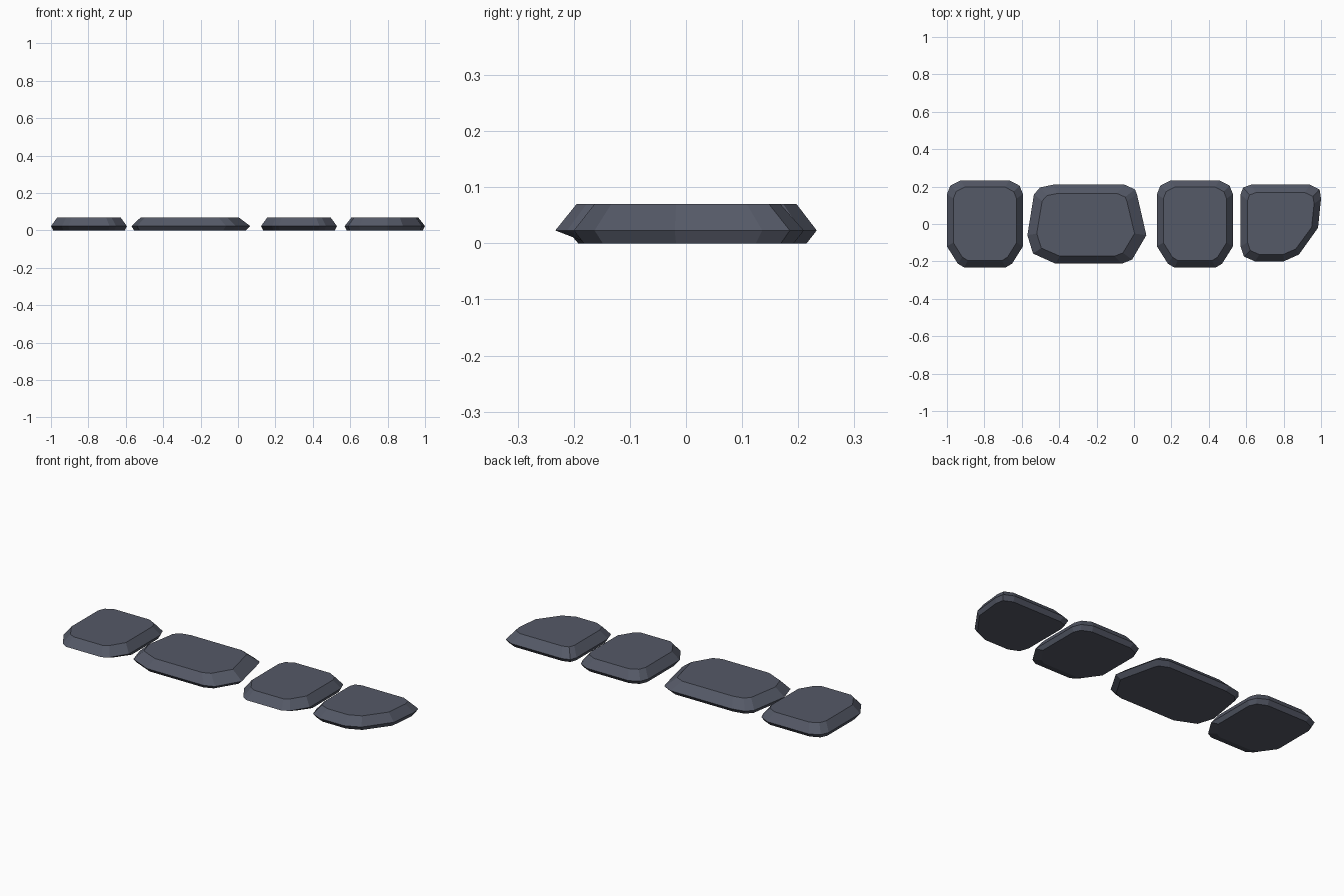
import bpy, bmesh

if "Cube" in bpy.data.objects:
    bpy.data.objects.remove(bpy.data.objects["Cube"])

mat = bpy.data.materials.new("slate grey")
mat.diffuse_color = (0.09, 0.10, 0.135, 1)
mat.use_nodes = True
mat.node_tree.nodes["Principled BSDF"].inputs["Base Color"].default_value = mat.diffuse_color

Z_MID, Z_TOP = 0.023, 0.07


def fit(outline, left, right, front, back):
    """Pull the outline's bounding box in by the given margins."""
    xs, ys = [p[0] for p in outline], [p[1] for p in outline]
    x0, x1, y0, y1 = min(xs), max(xs), min(ys), max(ys)
    sx = (x1 - x0 - left - right) / (x1 - x0)
    sy = (y1 - y0 - front - back) / (y1 - y0)
    return [(x0 + left + (x - x0) * sx, y0 + front + (y - y0) * sy) for x, y in outline]


def stone(name, outline, top, bottom):
    """Faceted slab: base ring, widest ring and top ring, capped."""
    bm = bmesh.new()
    rings = []
    for pts, z in ((fit(outline, *bottom), 0), (outline, Z_MID), (fit(outline, *top), Z_TOP)):
        rings.append([bm.verts.new((x, y, z)) for x, y in pts])
    n = len(outline)
    for lo, hi in zip(rings, rings[1:]):
        for i in range(n):
            j = (i + 1) % n
            bm.faces.new((lo[i], lo[j], hi[j], hi[i]))
    bm.faces.new(rings[0])
    bm.faces.new(rings[-1])
    bmesh.ops.recalc_face_normals(bm, faces=bm.faces)
    me = bpy.data.meshes.new(name)
    bm.to_mesh(me)
    bm.free()
    me.materials.append(mat)
    bpy.context.collection.objects.link(bpy.data.objects.new(name, me))


# Two matching symmetric stones
half = [(0.13, 0.233), (0.185, 0.205), (0.203, 0.16), (0.203, -0.12),
        (0.145, -0.212), (0.11, -0.233)]
full = half + [(-x, y) for x, y in reversed(half)]
for name, cx in (("left_stone", -0.797), ("inner_right_stone", 0.326)):
    stone(name, [(x + cx, y) for x, y in full],
          (0.034, 0.034, 0.038, 0.036), (0.012, 0.012, 0.06, 0.018))

# Wide stone with a pointed right side
stone("wide_stone",
      [(-0.433, 0.21), (-0.05, 0.21), (0.005, 0.185), (0.016, 0.158), (0.066, -0.06),
       (-0.01, -0.19), (-0.064, -0.212), (-0.42, -0.212), (-0.54, -0.158),
       (-0.57, -0.06), (-0.535, 0.158), (-0.503, 0.195)],
      (0.05, 0.063, 0.04, 0.046), (0.015, 0.025, 0.02, 0.018))

# End stone with a cut-off front right corner
stone("end_stone",
      [(0.626, 0.21), (0.94, 0.21), (0.992, 0.185), (1.0, 0.136), (0.984, -0.02),
       (0.882, -0.163), (0.80, -0.2), (0.647, -0.2), (0.588, -0.174),
       (0.57, -0.12), (0.57, 0.158), (0.583, 0.195)],
      (0.037, 0.037, 0.037, 0.042), (0.012, 0.012, 0.018, 0.018))
